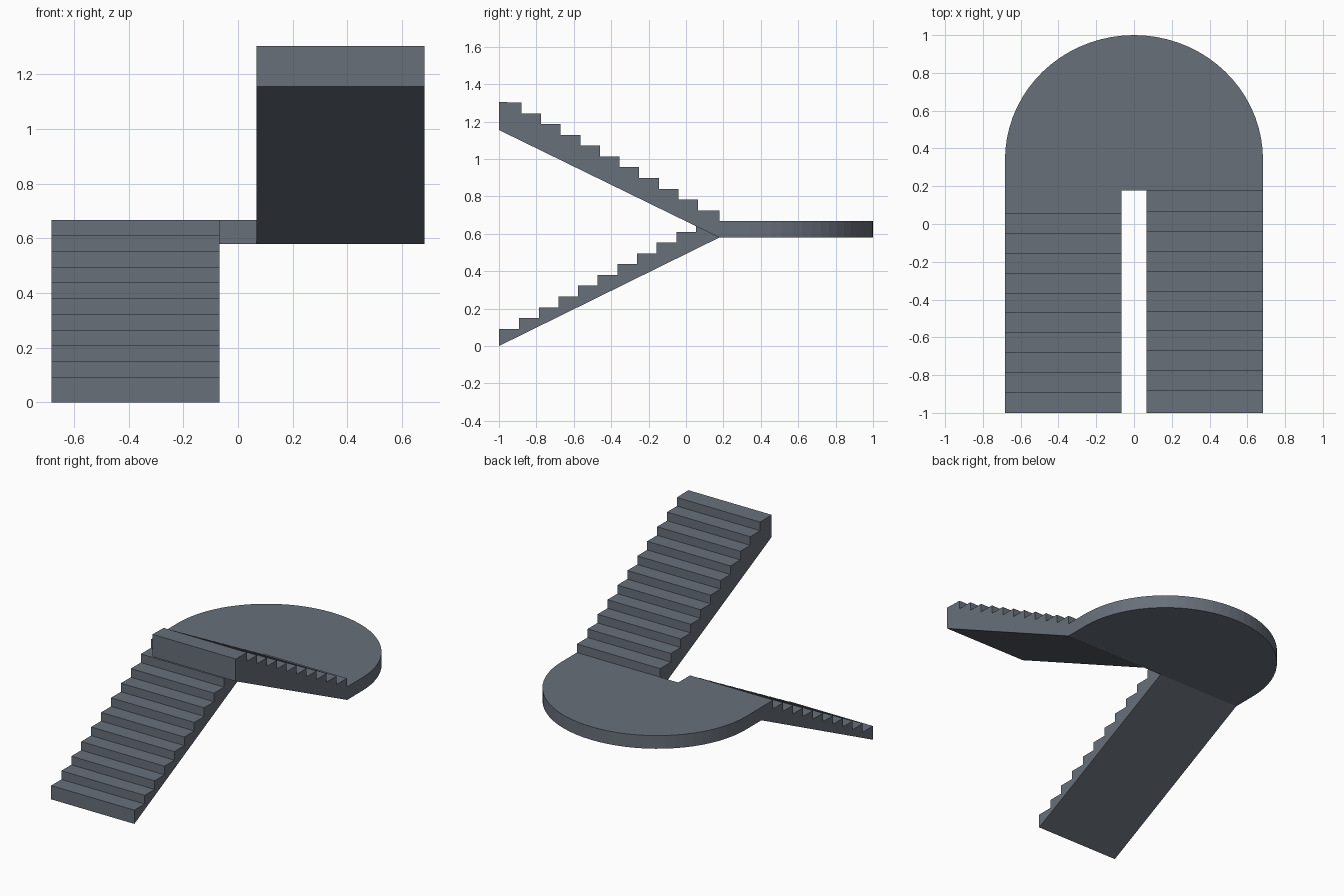
import bpy, bmesh, math

if "Cube" in bpy.data.objects:
    bpy.data.objects.remove(bpy.data.objects["Cube"])

HALF_W, GAP = 0.683, 0.067      # outer half width, half of the gap between flights
RUN, RISE = 0.105, 0.0576       # one step
LAND_Y, LAND_BOT, LAND_TOP = 0.178, 0.58, 0.668

# Dark blue-grey stone
stone = bpy.data.materials.new("dark_stone")
stone.diffuse_color = (0.14, 0.16, 0.195, 1)
stone.use_nodes = True
stone.node_tree.nodes["Principled BSDF"].inputs["Base Color"].default_value = stone.diffuse_color


def extrude(name, points, direction):
    """Make a solid by sweeping a closed outline along a direction."""
    bm = bmesh.new()
    face = bm.faces.new([bm.verts.new(p) for p in points])
    swept = bmesh.ops.extrude_face_region(bm, geom=[face])["geom"]
    verts = [v for v in swept if isinstance(v, bmesh.types.BMVert)]
    bmesh.ops.translate(bm, vec=direction, verts=verts)
    bmesh.ops.recalc_face_normals(bm, faces=bm.faces)
    mesh = bpy.data.meshes.new(name)
    bm.to_mesh(mesh)
    bm.free()
    mesh.materials.append(stone)
    obj = bpy.data.objects.new(name, mesh)
    bpy.context.collection.objects.link(obj)
    return obj


# Lower flight: climbs from the front edge to the landing
lower = [(LAND_Y, LAND_BOT), (-1, 0), (-1, 0.092)]
for i in range(10):
    y, z = -0.892 + i * RUN, 0.092 + i * RISE
    lower += [(y, z), (y, z + RISE)]
lower.append((LAND_Y, LAND_TOP))
extrude("lower_flight", [(-HALF_W, y, z) for y, z in lower], (HALF_W - GAP, 0, 0))

# Upper flight: turns back and climbs from the landing to the front edge
upper = [(-1, 1.155), (LAND_Y, LAND_BOT), (LAND_Y, LAND_TOP + RISE)]
for i in range(10):
    y, z = 0.065 - i * RUN, LAND_TOP + (i + 1) * RISE
    upper += [(y, z), (y, z + RISE)]
upper.append((-1, LAND_TOP + 11 * RISE + 0.003))
extrude("upper_flight", [(GAP, y, z) for y, z in upper], (HALF_W - GAP, 0, 0))

# Half-round landing
SEGMENTS = 36
centre_y = 0.34
outline = [(-HALF_W, LAND_Y, LAND_BOT), (HALF_W, LAND_Y, LAND_BOT)]
for i in range(SEGMENTS + 1):
    a = math.pi * i / SEGMENTS
    outline.append((HALF_W * math.cos(a),
                    centre_y + (1 - centre_y) * math.sin(a), LAND_BOT))
extrude("landing", outline, (0, 0, LAND_TOP - LAND_BOT))
